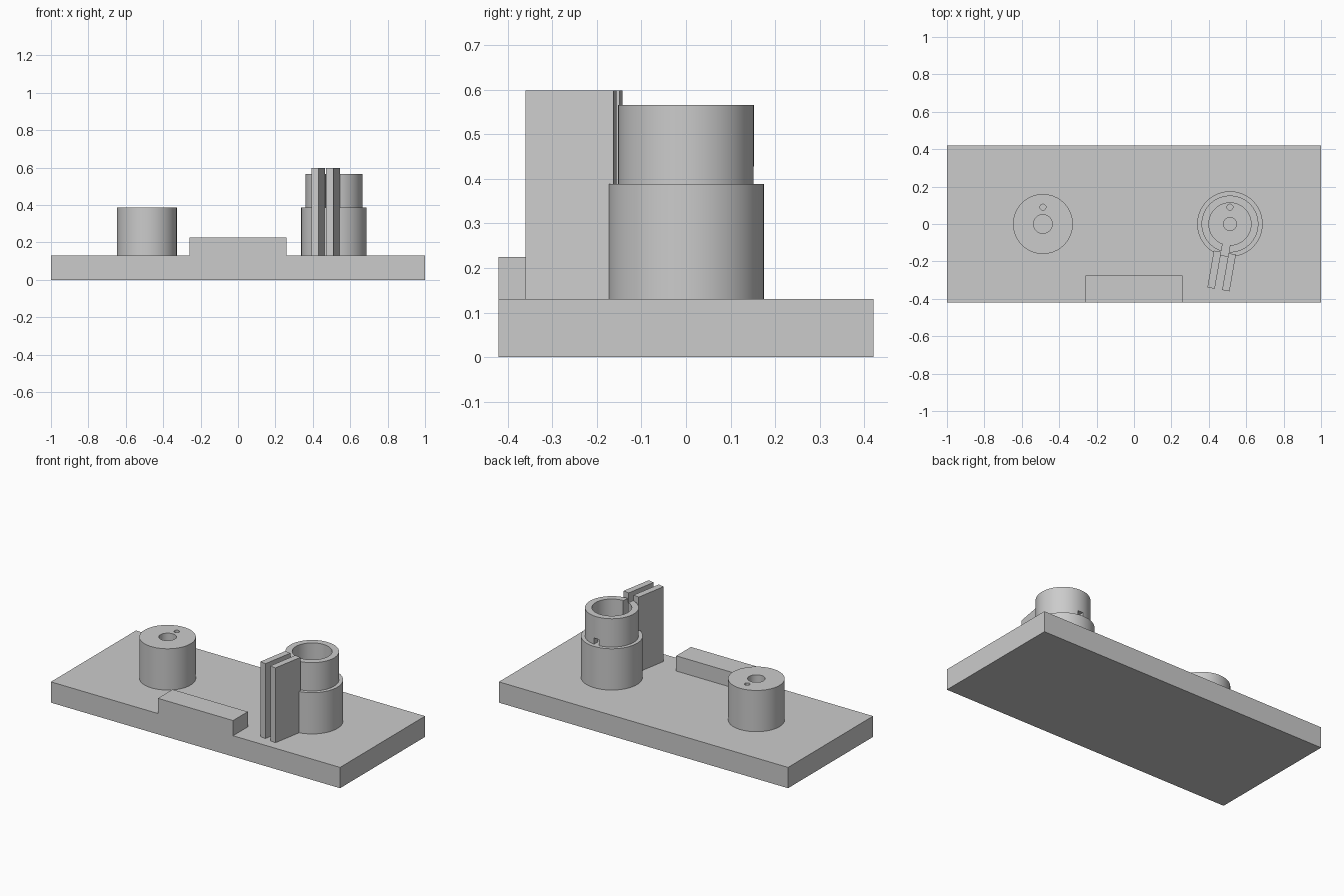
import bpy, bmesh, math
from mathutils import Matrix

if "Cube" in bpy.data.objects:
    bpy.data.objects.remove(bpy.data.objects["Cube"])

BASE_Z = 0.13
STEP_Z = 0.388
LEFT_X, RIGHT_X = -0.487, 0.513
FIN_ANGLE = math.radians(-10)


def finish(name, bm):
    bmesh.ops.recalc_face_normals(bm, faces=bm.faces)
    mesh = bpy.data.meshes.new(name)
    bm.to_mesh(mesh)
    bm.free()
    obj = bpy.data.objects.new(name, mesh)
    bpy.context.collection.objects.link(obj)
    return obj


def box(name, x, y, z, matrix=Matrix()):
    """Box from (min, max) ranges, optionally transformed."""
    bm = bmesh.new()
    centre = [(r[0] + r[1]) / 2 for r in (x, y, z)]
    size = [r[1] - r[0] for r in (x, y, z)]
    bmesh.ops.create_cube(bm, size=1, matrix=matrix @ Matrix.Translation(centre)
                          @ Matrix.Diagonal((*size, 1)))
    return finish(name, bm)


def turned(name, x, y, profile, segments=96):
    """Solid of stacked rings (radius, z), closed by a flat cap at each end."""
    bm = bmesh.new()
    rings = []
    for r, z in profile:
        rings.append([bm.verts.new((x + r * math.cos(a), y + r * math.sin(a), z))
                      for a in (2 * math.pi * i / segments for i in range(segments))])
    for low, high in zip(rings, rings[1:]):
        for i in range(segments):
            j = (i + 1) % segments
            bm.faces.new((low[i], low[j], high[j], high[i]))
    bm.faces.new(rings[0])
    bm.faces.new(rings[-1])
    return finish(name, bm)


def cut(obj, *cutters):
    bpy.context.view_layer.objects.active = obj
    for cutter in cutters:
        cutter.hide_render = True
        mod = obj.modifiers.new("cut", 'BOOLEAN')
        mod.operation = 'DIFFERENCE'
        mod.solver = 'EXACT'
        mod.object = cutter
        bpy.ops.object.modifier_apply(modifier=mod.name)
        bpy.data.objects.remove(cutter)


def smooth(obj):
    bpy.ops.object.select_all(action='DESELECT')
    obj.select_set(True)
    bpy.context.view_layer.objects.active = obj
    bpy.ops.object.shade_smooth_by_angle(angle=math.radians(30))


def hole(x, y, radius):
    return turned("hole_cutter", x, y, [(radius, BASE_Z - 0.05), (radius, 0.7)], 48)


# Base plate and front block
box("base_plate", (-1, 1), (-0.42, 0.42), (0, BASE_Z))
box("front_block", (-0.26, 0.26), (-0.42, -0.275), (BASE_Z, 0.225))

# Left post with centre hole and small pin hole
post = turned("left_post", LEFT_X, 0, [(0.16, BASE_Z), (0.16, STEP_Z)])
cut(post, hole(LEFT_X, 0, 0.05), hole(LEFT_X, 0.09, 0.016))
smooth(post)

# Right stepped cup with holes in its floor
cup = turned("stepped_cup", RIGHT_X, 0, [
    (0.175, BASE_Z), (0.175, STEP_Z), (0.152, STEP_Z),
    (0.152, 0.565), (0.113, 0.565), (0.113, STEP_Z)])
to_cup = Matrix.Translation((RIGHT_X, 0, 0)) @ Matrix.Rotation(FIN_ANGLE, 4, 'Z')
rear_notch = box("notch_cutter", (RIGHT_X - 0.017, RIGHT_X + 0.017),
                 (0.08, 0.2), (STEP_Z, 0.427))
front_slit = box("slit_cutter", (-0.02, 0.02), (-0.2, -0.08),
                 (STEP_Z, 0.7), to_cup)
cut(cup, hole(RIGHT_X, 0, 0.035), hole(RIGHT_X, 0.09, 0.016), rear_notch, front_slit)
smooth(cup)

# Pair of upright fins beside the slit
for name, x in (("left_fin", (-0.06, -0.02)), ("right_fin", (0.02, 0.06))):
    box(name, x, (-0.355, -0.155), (BASE_Z, 0.598), to_cup)
